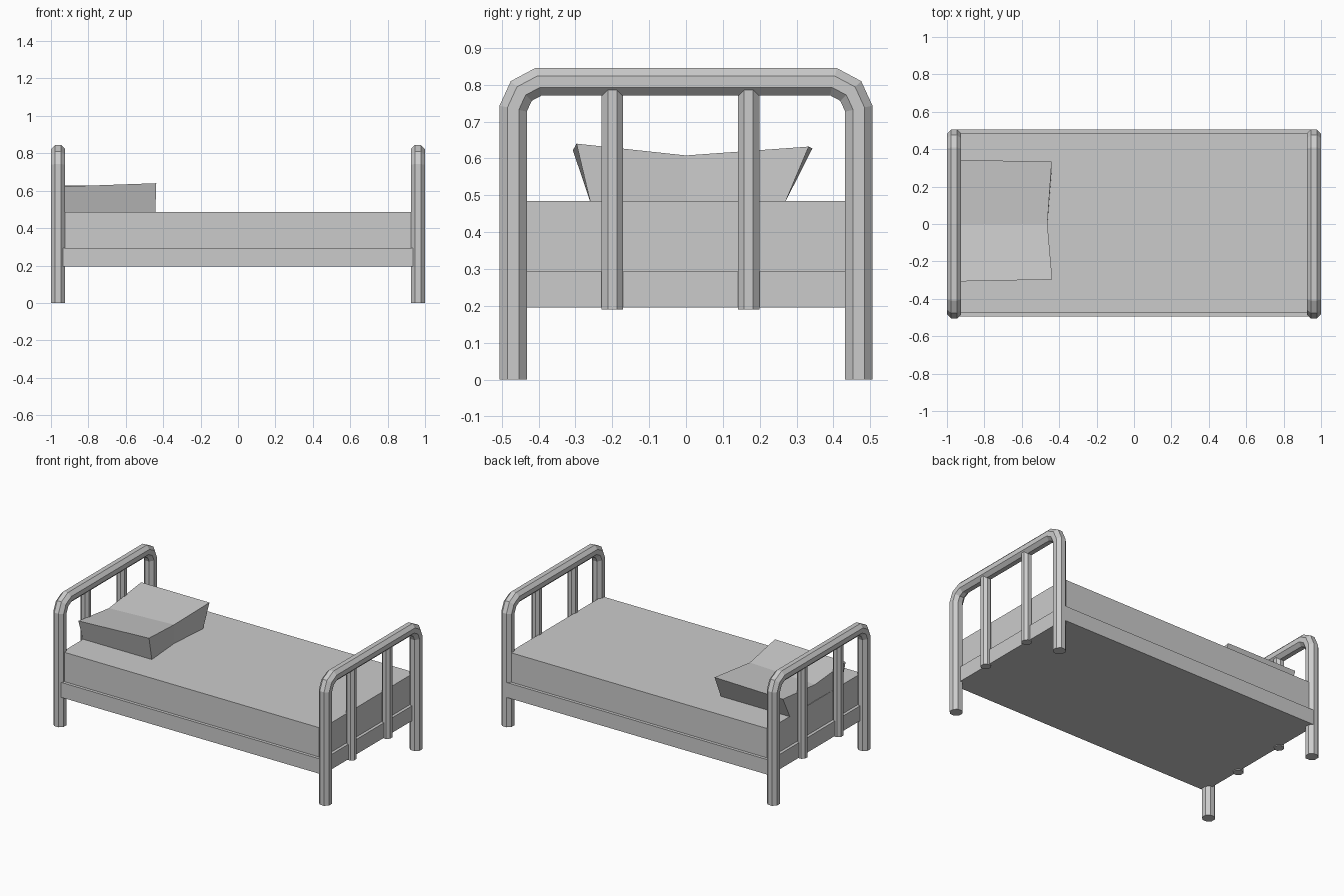
import bpy, bmesh
from mathutils import Vector
from math import cos, sin, pi

if "Cube" in bpy.data.objects:
    bpy.data.objects.remove(bpy.data.objects["Cube"])


def make_object(name, verts, faces):
    mesh = bpy.data.meshes.new(name)
    mesh.from_pydata(verts, [], faces)
    bm = bmesh.new()
    bm.from_mesh(mesh)
    bmesh.ops.recalc_face_normals(bm, faces=bm.faces)
    bm.to_mesh(mesh)
    bm.free()
    obj = bpy.data.objects.new(name, mesh)
    bpy.context.collection.objects.link(obj)
    return obj


def tube(name, path, radius, sides=8):
    """Capped, mitred tube along a path lying in a plane of constant x."""
    pts = [Vector(p) for p in path]
    side = Vector((1, 0, 0))
    verts, faces = [], []
    for i, p in enumerate(pts):
        before = (p - pts[i - 1]).normalized() if i else None
        after = (pts[i + 1] - p).normalized() if i < len(pts) - 1 else None
        d0, d1 = before or after, after or before
        tangent = (d0 + d1).normalized()
        normal = tangent.cross(side) / tangent.dot(d0)
        for k in range(sides):
            a = 2 * pi * (k + 0.5) / sides
            verts.append(p + radius * (cos(a) * side + sin(a) * normal))
    for i in range(len(pts) - 1):
        for k in range(sides):
            a, b = i * sides + k, i * sides + (k + 1) % sides
            faces.append((a, b, b + sides, a + sides))
    last = (len(pts) - 1) * sides
    faces += [tuple(range(sides)), tuple(range(last, last + sides))]
    return make_object(name, verts, faces)


def box(name, lo, hi):
    bpy.ops.mesh.primitive_cube_add(size=1, location=[(a + b) / 2 for a, b in zip(lo, hi)])
    obj = bpy.context.object
    obj.name = name
    obj.scale = [b - a for a, b in zip(lo, hi)]
    return obj


# Bent tube and two uprights at each end of the bed
half_arch = [(0.469, 0), (0.469, 0.735), (0.447, 0.783), (0.40, 0.808)]
arch = half_arch + [(-y, z) for y, z in reversed(half_arch)]
for end, x in (("head", -0.962), ("foot", 0.962)):
    tube(end + "_rail", [(x, y, z) for y, z in arch], 0.04)
    for label, y in (("front", -0.2), ("back", 0.17)):
        tube(f"{end}_{label}_upright", [(x, y, 0.19), (x, y, 0.785)], 0.032)

# Bed base and mattress
box("bed_base", (-0.96, -0.495, 0.195), (0.96, 0.505, 0.293))
box("mattress", (-0.94, -0.475, 0.29), (0.94, 0.485, 0.485))

# Pillow: flared block with a sagging, pinched middle
outline = [
    (-0.942, -0.307, 0.622), (-0.935, 0, 0.59), (-0.942, 0.343, 0.627),
    (-0.44, 0.333, 0.632), (-0.463, 0, 0.608), (-0.437, -0.297, 0.64),
    (-0.942, -0.26, 0.483), (-0.935, 0, 0.483), (-0.942, 0.27, 0.483),
    (-0.442, 0.27, 0.483), (-0.463, 0, 0.483), (-0.442, -0.26, 0.483),
]
sides = [(i, (i + 1) % 6, (i + 1) % 6 + 6, i + 6) for i in range(6)]
caps = [(o, o + 1, o + 4, o + 5) for o in (0, 6)] + [(o + 1, o + 2, o + 3, o + 4) for o in (0, 6)]
make_object("pillow", outline, sides + caps)
